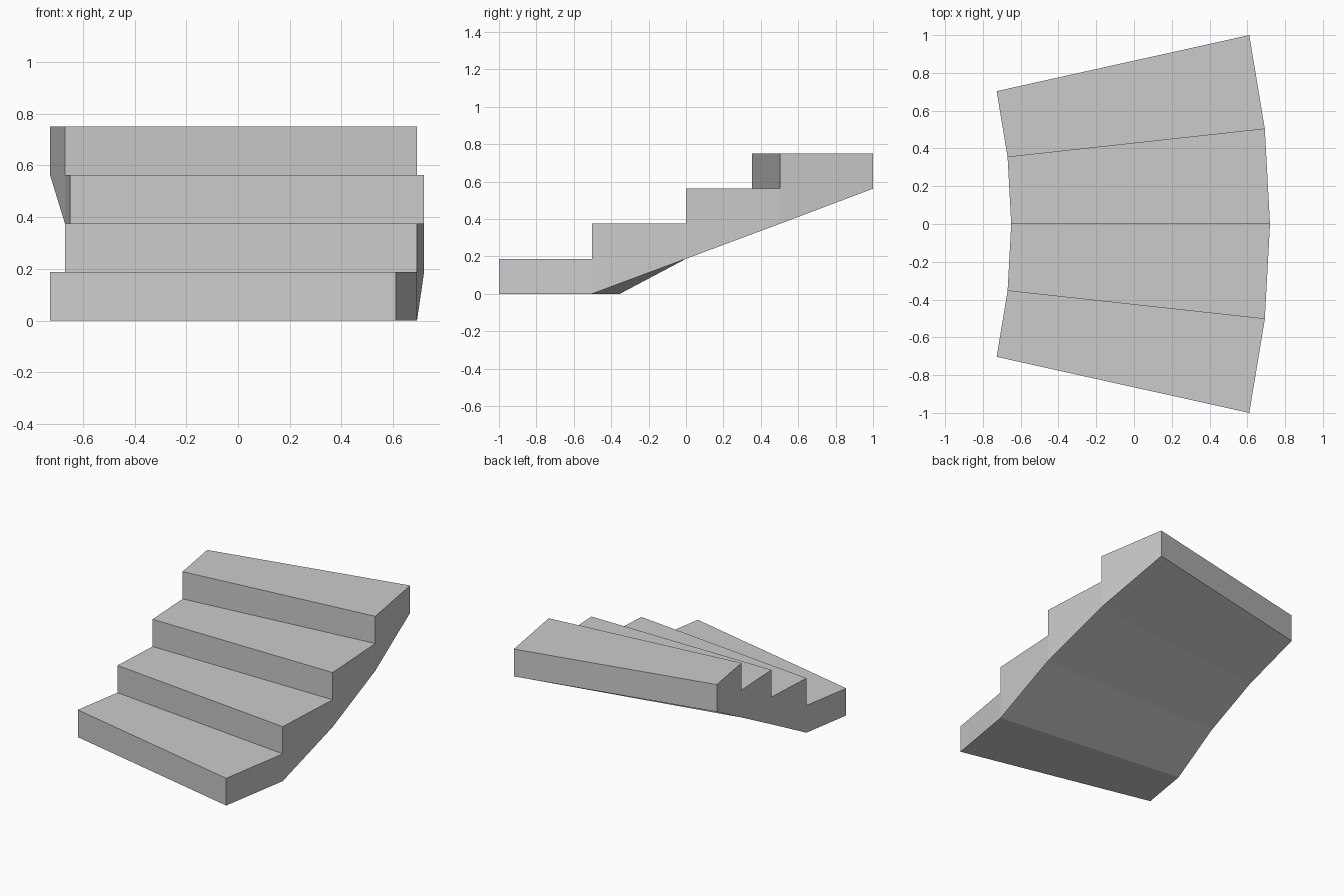
import bpy, bmesh
from math import sin, cos, radians

if "Cube" in bpy.data.objects:
    bpy.data.objects.remove(bpy.data.objects["Cube"])

STEPS, RISE, ANGLE = 4, 0.1875, radians(6.25)
CENTRE_X, R_IN, R_OUT = -3.90, 3.25, 4.62

bm = bmesh.new()
cache = {}


def vert(r, k, level):
    """Shared vertex at radius r, riser line k and height level."""
    key = (r, k, level)
    if key not in cache:
        a = (k - STEPS / 2) * ANGLE
        cache[key] = bm.verts.new((CENTRE_X + r * cos(a), r * sin(a), level * RISE))
    return cache[key]


def under(k):
    return max(0, k - 1)


# Closed stair profile: (riser line, height level), underside then treads and risers
profile = [(k, under(k)) for k in range(STEPS + 1)]
for k in reversed(range(STEPS)):
    profile += [(k + 1, k + 1), (k, k + 1)]

# Treads, risers, back and sloping underside span inner to outer radius
for p, q in zip(profile, profile[1:] + profile[:1]):
    if p != q:
        bm.faces.new([vert(R_IN, *p), vert(R_OUT, *p), vert(R_OUT, *q), vert(R_IN, *q)])

# Side walls, one flat panel per step
for r in (R_IN, R_OUT):
    for k in range(STEPS):
        ring = [(k, under(k)), (k + 1, under(k + 1)), (k + 1, k + 1), (k, k + 1)]
        if k > 0:
            ring.append((k, k))
        bm.faces.new([vert(r, *p) for p in ring])

bmesh.ops.recalc_face_normals(bm, faces=bm.faces)
mesh = bpy.data.meshes.new("curved_stairs")
bm.to_mesh(mesh)
bm.free()
stairs = bpy.data.objects.new("curved_stairs", mesh)
bpy.context.collection.objects.link(stairs)
